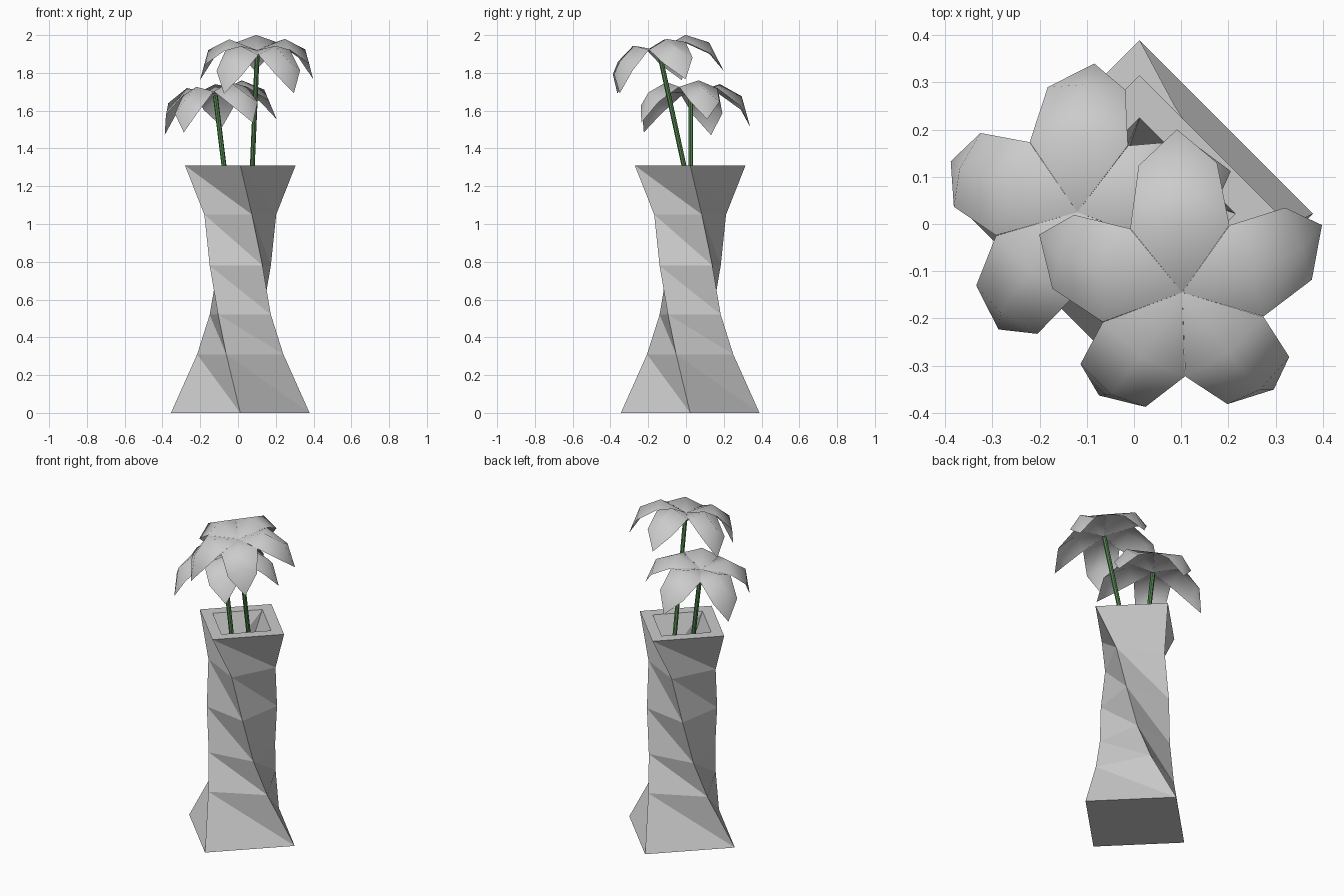
import bpy, bmesh
from math import radians, cos, sin, pi
from mathutils import Vector, Matrix

if "Cube" in bpy.data.objects:
    bpy.data.objects.remove(bpy.data.objects["Cube"])


def make_object(name, bm, smooth=False):
    bmesh.ops.recalc_face_normals(bm, faces=bm.faces)
    me = bpy.data.meshes.new(name)
    bm.to_mesh(me)
    bm.free()
    for p in me.polygons:
        p.use_smooth = smooth
    ob = bpy.data.objects.new(name, me)
    bpy.context.collection.objects.link(ob)
    return ob


green = bpy.data.materials.new("stem_green")
green.diffuse_color = (0.09, 0.25, 0.08, 1)
green.use_nodes = True
green.node_tree.nodes["Principled BSDF"].inputs["Base Color"].default_value = green.diffuse_color

# Vase: twisted square rings (height, corner radius), outer skin then inner skin
RINGS = [(0, 0.367), (0.31, 0.24), (0.52, 0.2), (0.78, 0.2), (1.05, 0.2), (1.31, 0.293)]
CX, CY, WALL = 0.012, 0.022, 0.09


def ring(bm, i, inset):
    z, r = RINGS[i]
    if inset and i == 0:
        z = 0.08
    angles = [k * pi / 2 - radians(18 * i) for k in range(4)]
    return [bm.verts.new((CX + (r - inset) * cos(a), CY + (r - inset) * sin(a), z)) for a in angles]


bm = bmesh.new()
skins = [[ring(bm, i, inset) for i in range(6)] for inset in (0, WALL)]
for rings in skins:
    bm.faces.new(rings[0])
    for lo, up in zip(rings, rings[1:]):
        for k in range(4):
            n = (k + 1) % 4
            bm.faces.new((lo[k], lo[n], up[k]))
            bm.faces.new((lo[n], up[n], up[k]))
outer, inner = skins[0][-1], skins[1][-1]
for k in range(4):
    n = (k + 1) % 4
    bm.faces.new((outer[k], outer[n], inner[n], inner[k]))
make_object("vase", bm)

# One petal: base point, two arched rows (edge, middle, edge) and a drooping tip
PETAL = [(0, 0, 0),
         (0.145, -0.105, 0.013), (0.155, 0, 0.05), (0.145, 0.105, 0.013),
         (0.262, -0.083, -0.075), (0.27, 0, -0.015), (0.262, 0.083, -0.075),
         (0.315, 0, -0.18)]
PETAL_FACES = [(0, 1, 2), (0, 2, 3), (1, 4, 5, 2), (2, 5, 6, 3), (4, 7, 5), (5, 7, 6)]


def flower(name, centre, tilt, first_angle):
    bm = bmesh.new()
    for k in range(5):
        rot = Matrix.Rotation(radians(first_angle + 72 * k), 4, 'Z')
        mat = Matrix.Translation(centre) @ tilt @ rot
        vs = [bm.verts.new(mat @ Vector(p)) for p in PETAL]
        for f in PETAL_FACES:
            bm.faces.new([vs[i] for i in f])
    make_object(name, bm, smooth=True)


def stem(name, bottom, top):
    a, b = Vector(bottom), Vector(top)
    d = b - a
    bm = bmesh.new()
    bmesh.ops.create_cone(
        bm, cap_ends=True, segments=8, radius1=0.013, radius2=0.013, depth=d.length,
        matrix=Matrix.Translation((a + b) / 2) @ d.to_track_quat('Z', 'Y').to_matrix().to_4x4())
    make_object(name, bm).data.materials.append(green)


# Tall flower leans forward, short flower leans left
flower("tall_flower", (0.102, -0.145, 1.92), Matrix.Rotation(radians(12), 4, 'X'), 92)
flower("short_flower", (-0.12, 0.025, 1.69), Matrix.Rotation(radians(-8), 4, 'Y'), 88)
stem("tall_stem", (0.064, 0.05, 1.03), (0.102, -0.142, 1.91))
stem("short_stem", (-0.04, 0.025, 1.03), (-0.12, 0.025, 1.68))
